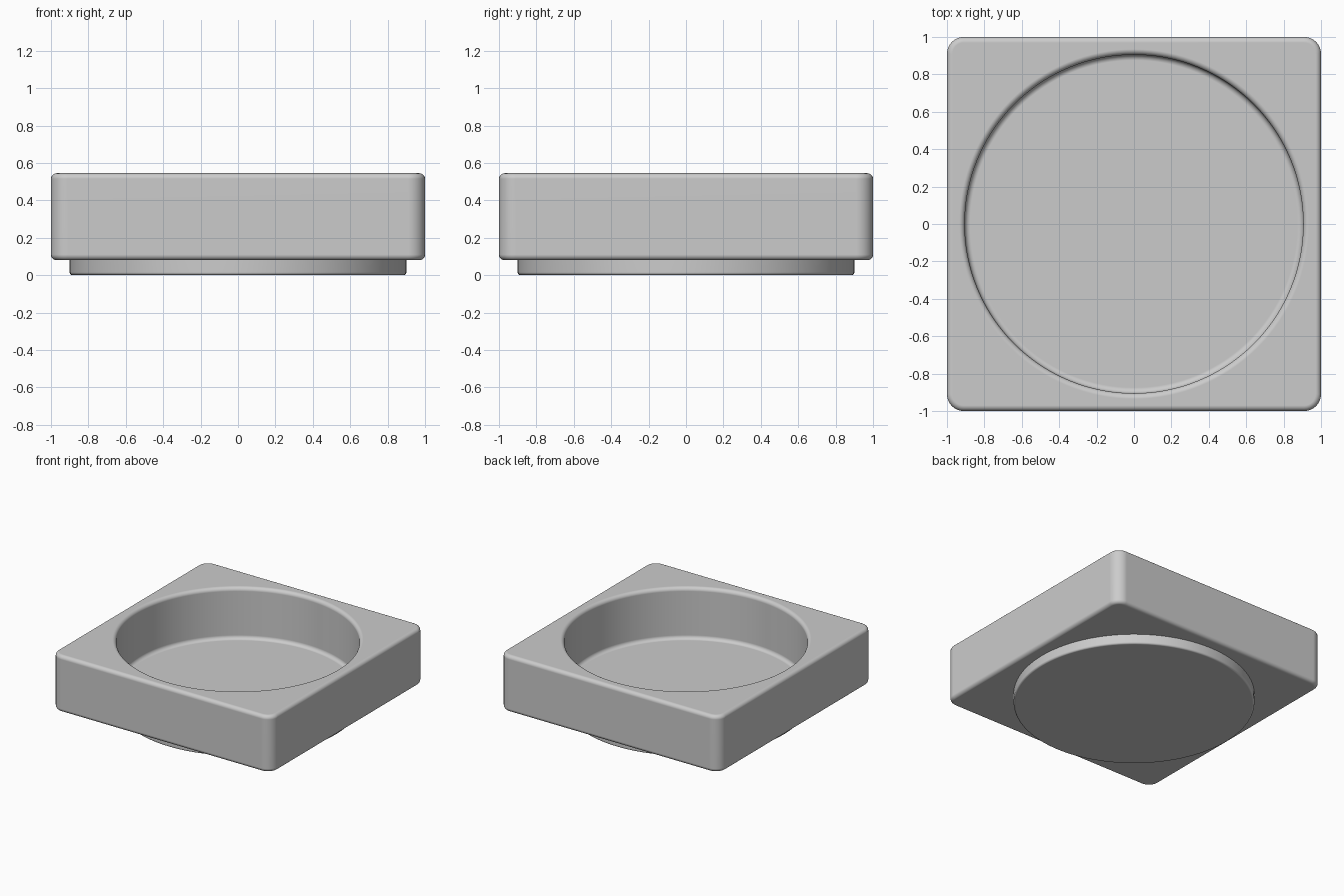
import bpy, bmesh
from math import sin, cos, pi, radians

default = bpy.data.objects.get("Cube")
if default:
    bpy.data.objects.remove(default, do_unlink=True)

TOP, UNDERSIDE, FLOOR = 0.545, 0.08, 0.125
RECESS_R, BASE_R, EDGE = 0.905, 0.90, 0.03

grey = bpy.data.materials.new("plain grey")
grey.use_nodes = True
colour = (0.6, 0.6, 0.6, 1)
grey.diffuse_color = colour
grey.node_tree.nodes["Principled BSDF"].inputs["Base Color"].default_value = colour


def make_object(name, bm):
    bmesh.ops.recalc_face_normals(bm, faces=bm.faces)
    mesh = bpy.data.meshes.new(name)
    bm.to_mesh(mesh)
    bm.free()
    mesh.materials.append(grey)
    obj = bpy.data.objects.new(name, mesh)
    bpy.context.collection.objects.link(obj)
    return obj


def fillet(cx, cz, r, start, end, steps=5):
    """Arc points in the (radius, height) plane, angles in degrees."""
    angles = [radians(start + (end - start) * i / steps) for i in range(steps + 1)]
    return [(cx + r * cos(a), cz + r * sin(a)) for a in angles]


def lathe(name, profile, sides=128):
    """Closed solid of revolution, capped at both ends."""
    bm = bmesh.new()
    rings = [[bm.verts.new((r * cos(2 * pi * i / sides), r * sin(2 * pi * i / sides), z))
              for i in range(sides)] for r, z in profile]
    for low, high in zip(rings, rings[1:]):
        for i in range(sides):
            j = (i + 1) % sides
            bm.faces.new((low[i], low[j], high[j], high[i]))
    bm.faces.new(rings[0])
    bm.faces.new(rings[-1])
    return make_object(name, bm)


def smooth(obj):
    bpy.ops.object.select_all(action="DESELECT")
    obj.select_set(True)
    bpy.context.view_layer.objects.active = obj
    bpy.ops.object.shade_smooth_by_angle(angle=radians(35))
    weighted = obj.modifiers.new("flat face normals", "WEIGHTED_NORMAL")
    weighted.keep_sharp = True


# Square body: rounded uprights first, then softened top and bottom rims
bm = bmesh.new()
bmesh.ops.create_cube(bm, size=2)
for v in bm.verts:
    v.co.z = TOP if v.co.z > 0 else UNDERSIDE
uprights = [e for e in bm.edges if abs(e.verts[0].co.z - e.verts[1].co.z) > 0.1]
bmesh.ops.bevel(bm, geom=uprights, offset=0.09, segments=8, profile=0.5, affect="EDGES")
rims = [e for e in bm.edges if abs(e.verts[0].co.z - e.verts[1].co.z) < 0.001]
bmesh.ops.bevel(bm, geom=rims, offset=EDGE, segments=5, profile=0.5, affect="EDGES")
body = make_object("square_body", bm)

# Round recess: filleted floor and flared rim
profile = fillet(RECESS_R - EDGE, FLOOR + EDGE, EDGE, -90, 0)
profile += fillet(RECESS_R + EDGE, TOP - EDGE, EDGE, 180, 90)
profile.append((RECESS_R + EDGE, TOP + 0.1))
cutter = lathe("recess_cutter", profile)
cutter.hide_render = True
cut = body.modifiers.new("recess", "BOOLEAN")
cut.operation, cut.object, cut.solver = "DIFFERENCE", cutter, "EXACT"
bpy.context.view_layer.objects.active = body
bpy.ops.object.modifier_apply(modifier=cut.name)
bpy.data.objects.remove(cutter, do_unlink=True)
smooth(body)

# Round stacking foot under the body
foot = lathe("round_foot", fillet(BASE_R - 0.015, 0.015, 0.015, -90, 0) + [(BASE_R, UNDERSIDE + 0.02)])
smooth(foot)
